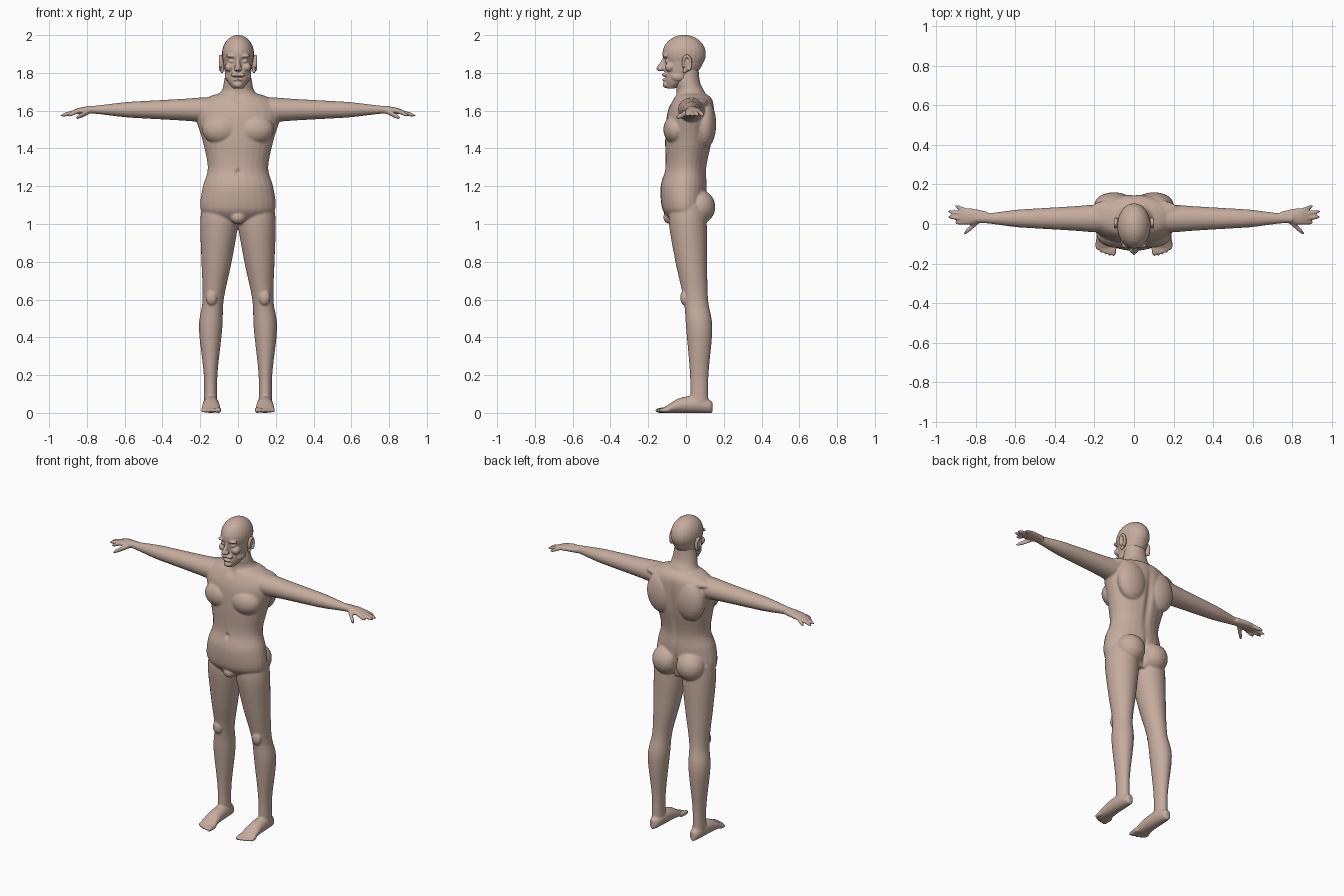
import bpy, bmesh, math
from mathutils import Vector, Matrix

default_cube = bpy.data.objects.get("Cube")
if default_cube:
    bpy.data.objects.remove(default_cube, do_unlink=True)

skin = bpy.data.materials.new("skin")
skin.use_nodes = True
skin.diffuse_color = (.56, .41, .34, 1)
skin.node_tree.nodes["Principled BSDF"].inputs["Base Color"].default_value = skin.diffuse_color


def blend(before, start, end, after, t):
    """Smooth curve value between start and end."""
    slope_in, slope_out = (end - before) / 2, (after - start) / 2
    ease = t * t * (3 - 2 * t)
    return (start + (end - start) * ease
            + slope_in * t * (1 - t) ** 2 - slope_out * t * t * (1 - t))


def refine(rows, steps=5):
    """Add in-between sections along a smooth curve."""
    result = []
    last = len(rows) - 1
    for i in range(last):
        near = rows[max(i - 1, 0)], rows[i], rows[i + 1], rows[min(i + 2, last)]
        for step in range(steps):
            result.append([blend(*values, step / steps) for values in zip(*near)])
    return result + [rows[last]]


def loft(bm, axis, rows, sides=28):
    """Closed skin through ovals: position, two centres, two radii."""
    rings = []
    for position, centre_a, centre_b, radius_a, radius_b in refine(rows):
        ring = []
        for k in range(sides):
            angle = math.tau * k / sides
            point = [centre_a + radius_a * math.cos(angle), centre_b + radius_b * math.sin(angle)]
            point.insert("xyz".index(axis), position)
            ring.append(bm.verts.new(point))
        rings.append(ring)
    for lower, upper in zip(rings, rings[1:]):
        for k in range(sides):
            bm.faces.new((lower[k - 1], lower[k], upper[k], upper[k - 1]))
    bm.faces.new(rings[0])
    bm.faces.new(rings[-1])


def trunk(bm, rows):
    """Central loft from height, half width, front depth and back depth."""
    loft(bm, "z", [(height, 0, (back - front) / 2, width, (front + back) / 2)
                   for height, width, front, back in rows])


def ball(bm, centre, radii):
    matrix = Matrix.Translation(centre) @ Matrix.Diagonal((*radii, 1))
    bmesh.ops.create_uvsphere(bm, u_segments=24, v_segments=16, radius=1, matrix=matrix)


def digit(bm, axis, start, end, radius):
    """Rounded finger or toe running along one axis."""
    rows = []
    joints = 6
    for joint in range(joints + 1):
        along = joint / joints
        centre = list(Vector(start).lerp(Vector(end), along))
        position = centre.pop("xyz".index(axis))
        size = radius * max(math.sqrt(1 - along ** 5), .2)
        rows.append((position, *centre, size, size))
    loft(bm, axis, rows, sides=14)


def mirror(bm):
    copies = bmesh.ops.duplicate(bm, geom=bm.verts[:] + bm.edges[:] + bm.faces[:])["geom"]
    for element in copies:
        if isinstance(element, bmesh.types.BMVert):
            element.co.x *= -1


def finish(bm, name, voxel, smoothing):
    """Fuse overlapping masses into one continuous skin."""
    bmesh.ops.recalc_face_normals(bm, faces=bm.faces[:])
    mesh = bpy.data.meshes.new(name)
    bm.to_mesh(mesh)
    bm.free()
    part = bpy.data.objects.new(name, mesh)
    bpy.context.collection.objects.link(part)
    bpy.ops.object.select_all(action="DESELECT")
    part.select_set(True)
    bpy.context.view_layer.objects.active = part
    fuse = part.modifiers.new("fuse", "REMESH")
    fuse.mode = "VOXEL"
    fuse.voxel_size = voxel
    soften = part.modifiers.new("soften", "SMOOTH")
    soften.iterations = smoothing
    for modifier in ("fuse", "soften"):
        bpy.ops.object.modifier_apply(modifier=modifier)
    part.data.materials.clear()
    part.data.materials.append(skin)
    bpy.ops.object.shade_smooth()
    return part


def carve(part, centre, radii, push):
    """Press a soft dent along y, the same on both sides."""
    for vertex in part.data.vertices:
        place = Vector((abs(vertex.co.x), vertex.co.y, vertex.co.z))
        distance = sum(((p - c) / r) ** 2 for p, c, r in zip(place, centre, radii))
        vertex.co.y += push * math.exp(-distance)


# Leg, leaning inward and forward above the knee
bm = bmesh.new()
leg_rows = []
for height, radius in ((1.1, .09), (1, .1), (.8, .08), (.6, .056), (.45, .062), (.2, .036), (.04, .036)):
    lean = min(max((height - .45) * 2, 0), 1)
    leg_rows.append((height, .145 - .045 * lean, .07 - .06 * lean, radius, .02 + .8 * radius))
loft(bm, "z", leg_rows)
ball(bm, (.14, -.01, .61), (.03, .02, .04))

# Foot, with its sole on the ground
foot_x = .143
loft(bm, "y", [(place, foot_x, thick, width, thick) for place, width, thick in (
    (.14, .015, .03), (.12, .03, .035), (.06, .04, .045), (-.03, .045, .04), (-.1, .05, .02), (-.13, .045, .01))])
for toe in range(5):
    toe_x = .103 + .02 * toe
    digit(bm, "y", (toe_x, -.09, .016), (toe_x, -.164 + .002 * toe * toe, .012), .012 if toe else .015)

# Arm and palm
arm_y, arm_z = .028, 1.605
loft(bm, "x", [(reach, arm_y, arm_z, radius, radius * .92) for reach, radius in (
    (.13, .07), (.2, .07), (.3, .062), (.5, .05), (.6, .043), (.75, .024), (.8, .024))])
loft(bm, "x", [(reach, arm_y + .01, arm_z - drop, width, thick) for reach, drop, width, thick in (
    (.74, 0, .024, .02), (.83, .005, .042, .018), (.88, .015, .036, .01))])

# Fingers fanned out from the palm, and thumb
for finger in range(4):
    fan = finger - 1.5
    digit(bm, "x", (.85, .038 + .02 * fan, 1.596), (.945 - .018 * fan * fan, .05 + .028 * fan, 1.573), .012)
digit(bm, "x", (.78, .02, 1.6), (.86, -.05, 1.56), .015)

# Paired masses: buttock, chest, shoulder blade, shoulder slope
ball(bm, (.085, .07, 1.09), (.09, .085, .09))
ball(bm, (.09, -.05, 1.5), (.1, .07, .08))
ball(bm, (.1, .1, 1.53), (.1, .06, .13))
ball(bm, (.12, .05, 1.64), (.12, .07, .03))
mirror(bm)

# Trunk and neck
trunk(bm, [(1, .1, .06, .08), (1.05, .18, .11, .1), (1.1, .2, .13, .11), (1.2, .186, .134, .112),
           (1.3, .16, .11, .11), (1.45, .19, .11, .14), (1.58, .225, .1, .15),
           (1.66, .18, .07, .14), (1.7, .07, .04, .09)])
trunk(bm, [(1.62, .16, .07, .14), (1.7, .09, .05, .1), (1.75, .075, .055, .075), (1.84, .06, .05, .065)])
ball(bm, (0, -.085, 1.035), (.04, .035, .035))
body = finish(bm, "body", voxel=.0055, smoothing=5)

# Navel, seat cleft, spine groove, throat hollow
carve(body, (0, -.13, 1.275), (.012, .05, .015), push=.014)
carve(body, (0, .14, 1.08), (.012, .06, .07), push=-.03)
carve(body, (0, .14, 1.42), (.02, .06, .2), push=-.012)
carve(body, (0, -.07, 1.665), (.025, .05, .02), push=.01)

# Face masses: brow, eye, cheek, nostril, moustache, jaw
bm = bmesh.new()
ball(bm, (.034, -.108, 1.89), (.03, .015, .01))
ball(bm, (.033, -.098, 1.865), (.018, .016, .014))
ball(bm, (.045, -.085, 1.83), (.025, .027, .024))
ball(bm, (.013, -.134, 1.82), (.01, .012, .01))
ball(bm, (.017, -.114, 1.79), (.022, .014, .01))
ball(bm, (.05, -.04, 1.78), (.02, .04, .025))
mirror(bm)

# Skull, face, nose, lower lip and chin
ball(bm, (0, -.01, 1.9), (.085, .115, .101))
trunk(bm, [(1.717, .025, .1, -.06), (1.76, .057, .113, .02), (1.84, .076, .111, .085),
           (1.92, .08, .12, .09), (1.96, .05, .09, .05)])
loft(bm, "z", [(height, 0, .01 - depth, width, depth - .1) for height, depth, width in (
    (1.895, .113, .01), (1.86, .122, .011), (1.825, .133, .016), (1.81, .13, .01))])
ball(bm, (0, -.111, 1.764), (.024, .014, .008))
ball(bm, (0, -.104, 1.738), (.026, .02, .018))
head = finish(bm, "head", voxel=.004, smoothing=3)

# Eye sockets and mouth line
carve(head, (.033, -.115, 1.87), (.022, .04, .01), push=.006)
carve(head, (0, -.12, 1.776), (.028, .04, .004), push=.008)

# Ears: thin plate with a raised rim and a lobe
bm = bmesh.new()
ball(bm, (.082, .004, 1.845), (.012, .022, .04))
rim_beads = 16
for bead in range(rim_beads):
    angle = math.pi * (bead / rim_beads * 1.5 - .3)
    ball(bm, (.092, .005 + .02 * math.cos(angle), 1.85 + .038 * math.sin(angle)), (.01, .008, .009))
ball(bm, (.085, -.008, 1.81), (.008, .01, .012))
mirror(bm)
finish(bm, "ears", voxel=.003, smoothing=2)
